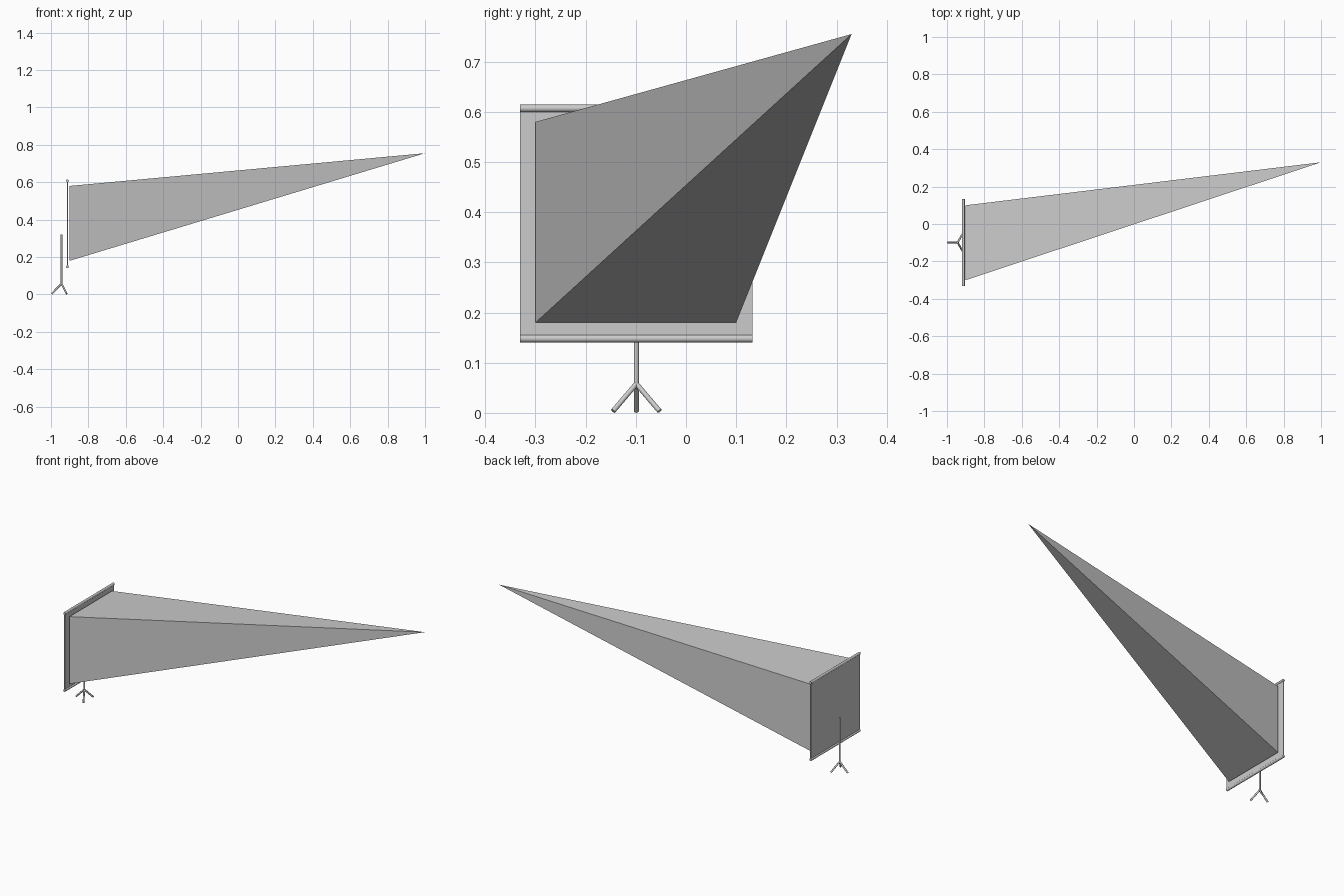
import bpy, bmesh, math
from mathutils import Vector

if "Cube" in bpy.data.objects:
    bpy.data.objects.remove(bpy.data.objects["Cube"])


def mesh_object(name, bm):
    bmesh.ops.recalc_face_normals(bm, faces=bm.faces)
    mesh = bpy.data.meshes.new(name)
    bm.to_mesh(mesh)
    bm.free()
    obj = bpy.data.objects.new(name, mesh)
    bpy.context.collection.objects.link(obj)
    return obj


def rod(name, a, b, radius, sides=16):
    a, b = Vector(a), Vector(b)
    d = b - a
    bpy.ops.mesh.primitive_cylinder_add(vertices=sides, radius=radius, depth=d.length,
                                        location=(a + b) / 2)
    obj = bpy.context.object
    obj.name = name
    obj.rotation_euler = d.to_track_quat('Z', 'Y').to_euler()
    bpy.ops.object.shade_smooth_by_angle(angle=math.radians(40))
    return obj


# Projected light beam: square base in front of the screen, apex at the projector
bm = bmesh.new()
base = [bm.verts.new((-0.9, y, z)) for y, z in
        ((-0.3, 0.18), (0.1, 0.18), (0.1, 0.58), (-0.3, 0.58))]
apex = bm.verts.new((1.0, 0.33, 0.755))
bm.faces.new(base)
for i in range(4):
    bm.faces.new((base[i], base[(i + 1) % 4], apex))
mesh_object("light_beam", bm)

# Screen sheet
bpy.ops.mesh.primitive_cube_add(size=1, location=(-0.912, -0.099, 0.378))
sheet = bpy.context.object
sheet.name = "screen_sheet"
sheet.scale = (0.005, 0.463, 0.458)

# Rails along the top and bottom of the sheet
for name, z in (("top_rail", 0.607), ("bottom_rail", 0.148)):
    rod(name, (-0.912, -0.3305, z), (-0.912, 0.1325, z), 0.0075)

# Stand pole and three splayed legs
hub = Vector((-0.943, -0.099, 0.058))
rod("stand_pole", hub - Vector((0, 0, 0.004)), (hub.x, hub.y, 0.32), 0.005)
for i, deg in enumerate((180, 60, -60)):
    ang = math.radians(deg)
    foot = (hub.x + 0.0533 * math.cos(ang), hub.y + 0.0533 * math.sin(ang), 0.0037)
    rod(f"stand_leg_{i + 1}", hub, foot, 0.005)
